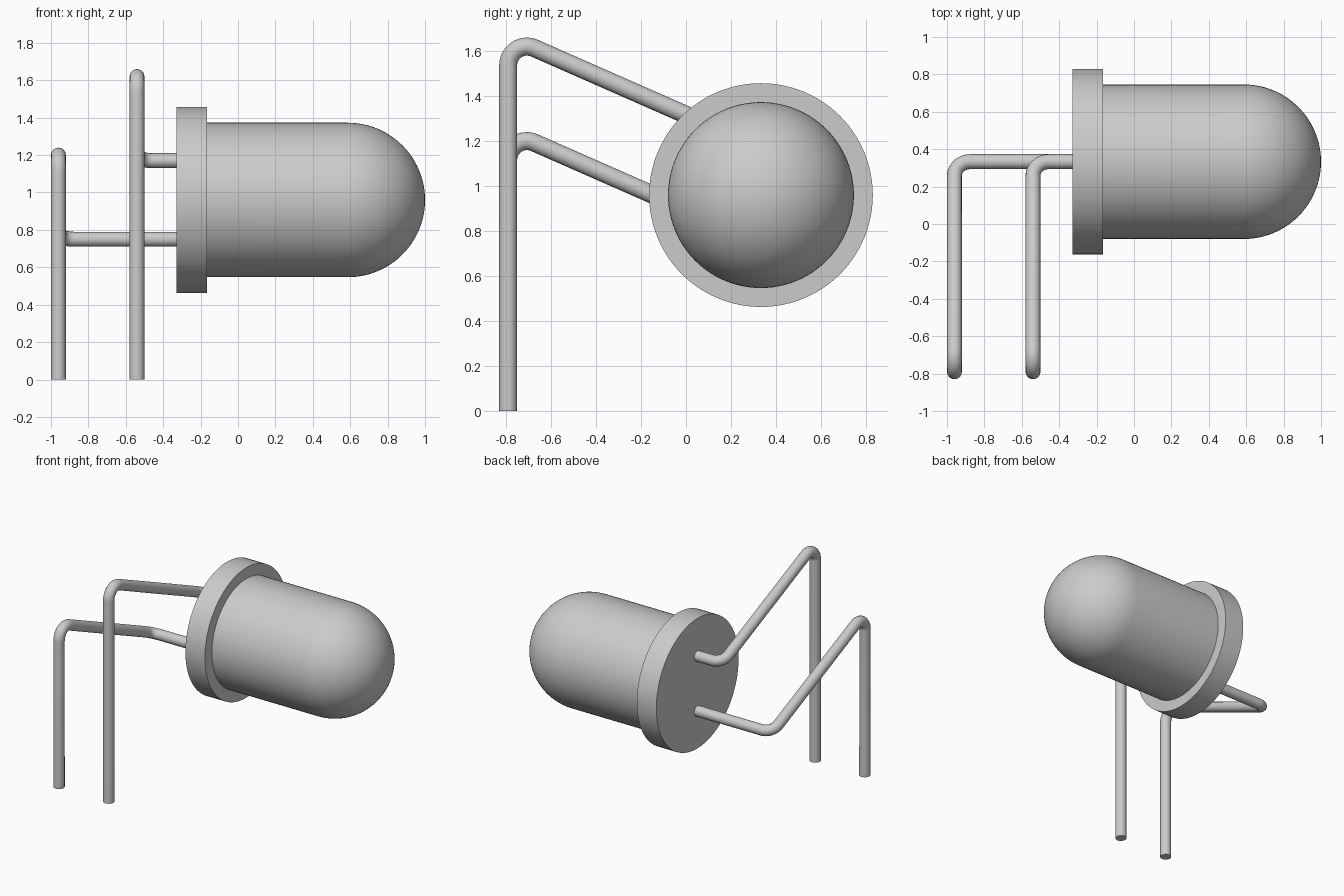
import bpy
import bmesh
from math import pi, sin, cos, tan, radians
from mathutils import Vector, Matrix

cube = bpy.data.objects.get("Cube")
if cube:
    bpy.data.objects.remove(cube, do_unlink=True)

grey = bpy.data.materials.new("plain grey")
grey.use_nodes = True
GREY = (0.6, 0.6, 0.6, 1)
grey.diffuse_color = GREY
grey.node_tree.nodes["Principled BSDF"].inputs["Base Color"].default_value = GREY

AXIS_Y, AXIS_Z = 0.333, 0.96
WIRE_R, BEND_R = 0.04, 0.083
BASE_X = -0.33


def finish(obj):
    """Smooth the round surfaces and keep the rims sharp."""
    bpy.ops.object.select_all(action="DESELECT")
    obj.select_set(True)
    bpy.context.view_layer.objects.active = obj
    if obj.type == "CURVE":
        bpy.ops.object.convert(target="MESH")
        obj = bpy.context.object
    bpy.ops.object.shade_smooth_by_angle(angle=radians(35))


def lathe(name, profile, steps=96):
    """Spin (x, radius) points about the lamp axis."""
    bm = bmesh.new()
    verts = [bm.verts.new((x, 0, r)) for x, r in profile]
    edges = [bm.edges.new(pair) for pair in zip(verts, verts[1:])]
    bmesh.ops.spin(bm, geom=verts + edges, cent=(0, 0, 0), axis=(1, 0, 0),
                   angle=2 * pi, steps=steps, use_duplicate=False)
    bmesh.ops.remove_doubles(bm, verts=bm.verts, dist=1e-5)
    bmesh.ops.recalc_face_normals(bm, faces=bm.faces)
    bmesh.ops.transform(bm, verts=bm.verts,
                        matrix=Matrix.Translation((0, AXIS_Y, AXIS_Z)))
    mesh = bpy.data.meshes.new(name)
    bm.to_mesh(mesh)
    bm.free()
    mesh.materials.append(grey)
    obj = bpy.data.objects.new(name, mesh)
    bpy.context.collection.objects.link(obj)
    finish(obj)


def rounded(corners, radius, steps=14):
    """Replace each inner corner of a path with a circular arc."""
    path = [corners[0]]
    for a, b, c in zip(corners, corners[1:], corners[2:]):
        u, v = (b - a).normalized(), (c - b).normalized()
        turn = u.angle(v)
        start = b - u * radius * tan(turn / 2)
        side = (v - u * u.dot(v)).normalized()
        for i in range(steps + 1):
            t = turn * i / steps
            path.append(start + u * radius * sin(t) + side * radius * (1 - cos(t)))
    return path + [corners[-1]]


def lead(name, x, z, rise=0.494, foot_y=-0.79):
    """Bent wire: out of the base, sloping forward, then down."""
    path = rounded([Vector((BASE_X, AXIS_Y, z)), Vector((x, AXIS_Y, z)),
                    Vector((x, foot_y, z + rise)), Vector((x, foot_y, 0))], BEND_R)
    curve = bpy.data.curves.new(name, "CURVE")
    curve.dimensions = "3D"
    curve.bevel_depth = WIRE_R
    curve.bevel_resolution = 6
    curve.use_fill_caps = True
    spline = curve.splines.new("POLY")
    spline.points.add(len(path) - 1)
    for point, co in zip(spline.points, path):
        point.co = (*co, 1)
    curve.materials.append(grey)
    obj = bpy.data.objects.new(name, curve)
    bpy.context.collection.objects.link(obj)
    finish(obj)


# Lamp body: flange, straight barrel and domed tip in one profile
BODY_R, FLANGE_R, STEP_X, DOME_X = 0.413, 0.497, -0.165, 0.587
dome = [(DOME_X + BODY_R * sin(a), BODY_R * cos(a))
        for a in (pi / 2 * i / 24 for i in range(24))]
lathe("lamp_body", [(BASE_X, 0), (BASE_X, FLANGE_R), (STEP_X, FLANGE_R),
                    (STEP_X, BODY_R)] + dome + [(DOME_X + BODY_R, 0)])

# The two wire leads
lead("upper_lead", -0.54, 1.17)
lead("lower_lead", -0.96, 0.75)
